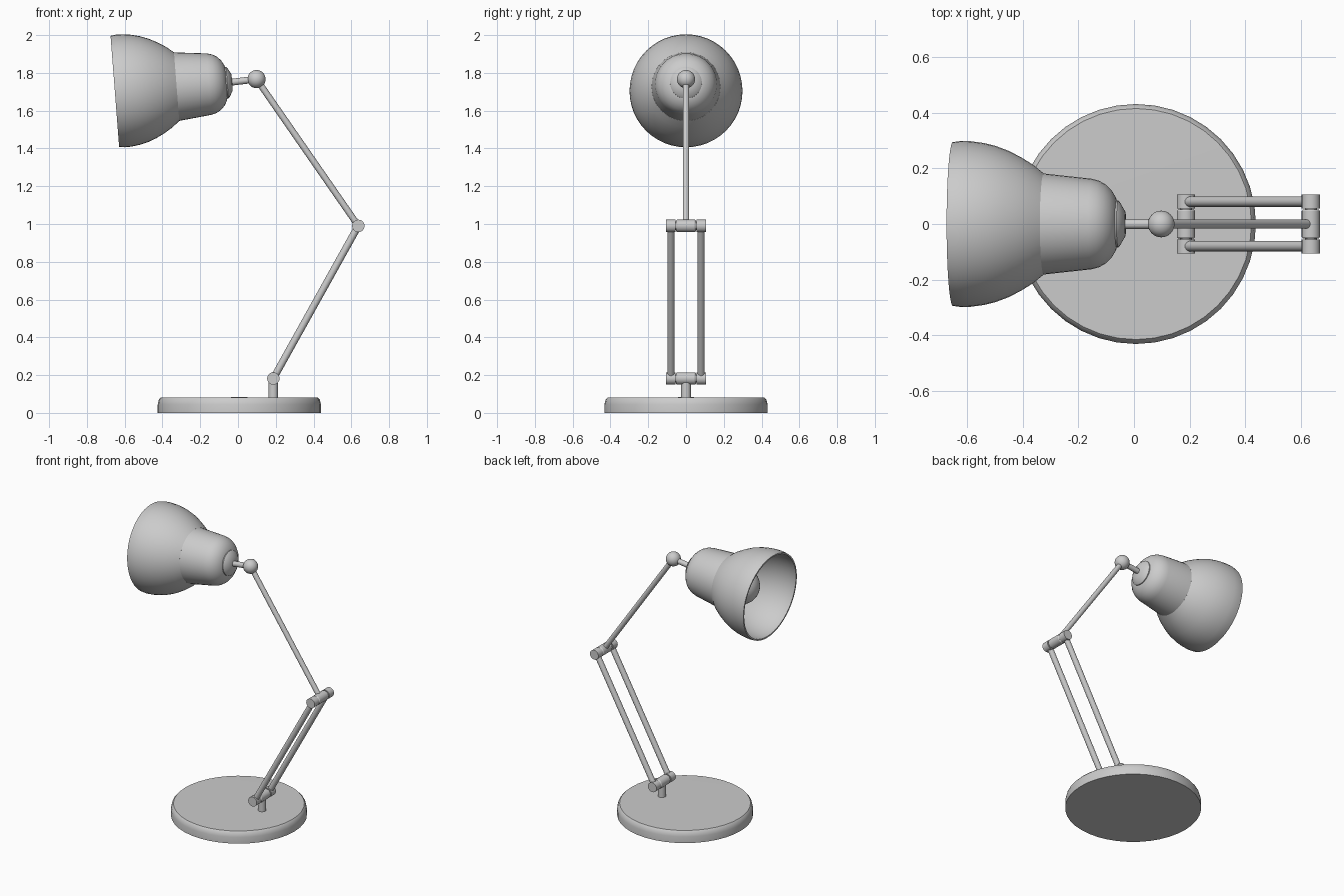
import bpy, bmesh, math
from mathutils import Vector

if "Cube" in bpy.data.objects:
    bpy.data.objects.remove(bpy.data.objects["Cube"])


def lathe(name, profile, origin=(0, 0, 0), axis=(0, 0, 1), segments=32, closed=False, angle=30):
    """Revolve (radius, distance) points around an axis through origin."""
    bm = bmesh.new()
    rot = Vector(axis).to_track_quat('Z', 'Y')
    o = Vector(origin)
    rings = []
    for r, t in profile:
        n = 1 if r == 0 else segments
        rings.append([bm.verts.new(o + rot @ Vector((
            r * math.cos(2 * math.pi * i / segments),
            r * math.sin(2 * math.pi * i / segments), t))) for i in range(n)])
    pairs = list(zip(rings, rings[1:]))
    if closed:
        pairs.append((rings[-1], rings[0]))
    for a, b in pairs:
        for i in range(segments):
            j = (i + 1) % segments
            quad = [a[i % len(a)], a[j % len(a)], b[j % len(b)], b[i % len(b)]]
            face = list(dict.fromkeys(quad))
            if len(face) > 2:
                bm.faces.new(face)
    bmesh.ops.recalc_face_normals(bm, faces=bm.faces)
    me = bpy.data.meshes.new(name)
    bm.to_mesh(me)
    bm.free()
    ob = bpy.data.objects.new(name, me)
    bpy.context.collection.objects.link(ob)
    bpy.ops.object.select_all(action='DESELECT')
    ob.select_set(True)
    bpy.context.view_layer.objects.active = ob
    bpy.ops.object.shade_smooth_by_angle(angle=math.radians(angle))
    return ob


def rod(name, a, b, r):
    d = Vector(b) - Vector(a)
    L = d.length
    return lathe(name, [(0, 0), (r, 0), (r, L), (0, L)], a, d, 20)


def ball(name, centre, r, axis=(0, 0, 1)):
    n = 16
    pts = [(r * math.sin(math.pi * i / n) if 0 < i < n else 0, -r * math.cos(math.pi * i / n))
           for i in range(n + 1)]
    return lathe(name, pts, centre, axis, 32)


low = Vector((0.187, 0, 0.182))      # lower hinge
elbow = Vector((0.637, 0, 0.99))     # upper hinge
tip = Vector((0.098, 0, 1.767))      # ball joint
mouth = Vector((-0.652, 0, 1.702))   # centre of the shade opening
axis = Vector((0.997, 0, 0.077)).normalized()

# base disc and post
lathe("base", [(0, 0), (0.432, 0), (0.432, 0.045), (0.426, 0.07), (0.416, 0.081), (0, 0.083)],
      (0.007, 0, 0), segments=40)
rod("base_post", (low.x, 0, 0.075), low, 0.026)

# hinge barrels: a middle knuckle and two end knuckles with grooves between
half = [(0.033, 0.046), (0.029, 0.052), (0.022, 0.052), (0.022, 0.056), (0.033, 0.056),
        (0.033, 0.107), (0, 0.107)]
barrel = [(r, -t) for r, t in reversed(half)] + half
for name, c in (("lower_hinge", low), ("elbow_hinge", elbow)):
    lathe(name, barrel, c, (0, 1, 0), 24)

# arms
for side, y in (("left", 0.08), ("right", -0.08)):
    off = Vector((0, y, 0))
    rod("lower_arm_" + side, low + off, elbow + off, 0.019)
rod("upper_arm", elbow, tip, 0.017)
ball("ball_joint", tip, 0.048)
rod("shade_stem", tip, mouth + axis * 0.6, 0.018)

# shade: thin bell, closed through an inner wall
outer = [(0.295, 0), (0.299, 0.03), (0.298, 0.065), (0.292, 0.11), (0.281, 0.155),
         (0.264, 0.2), (0.241, 0.245), (0.213, 0.29), (0.182, 0.328)]
inner = [(r - 0.01, t - 0.004 if t else 0) for r, t in reversed(outer)]
lathe("shade", outer + inner, mouth, axis, 48, closed=True)

# lamp housing behind the shade, with its end cap
lathe("lamp_housing", [(0.172, 0.324), (0.182, 0.326), (0.163, 0.5), (0.156, 0.527), (0.142, 0.552),
                       (0.121, 0.573), (0.095, 0.588), (0.084, 0.591), (0.084, 0.597),
                       (0.078, 0.603), (0.045, 0.622), (0, 0.624),
                       (0, 0.58), (0.11, 0.565), (0.15, 0.5), (0.172, 0.324)], mouth, axis, 40)

# bulb and socket
ball("bulb", mouth + axis * 0.225, 0.12, axis)
rod("bulb_socket", mouth + axis * 0.31, mouth + axis * 0.59, 0.06)
